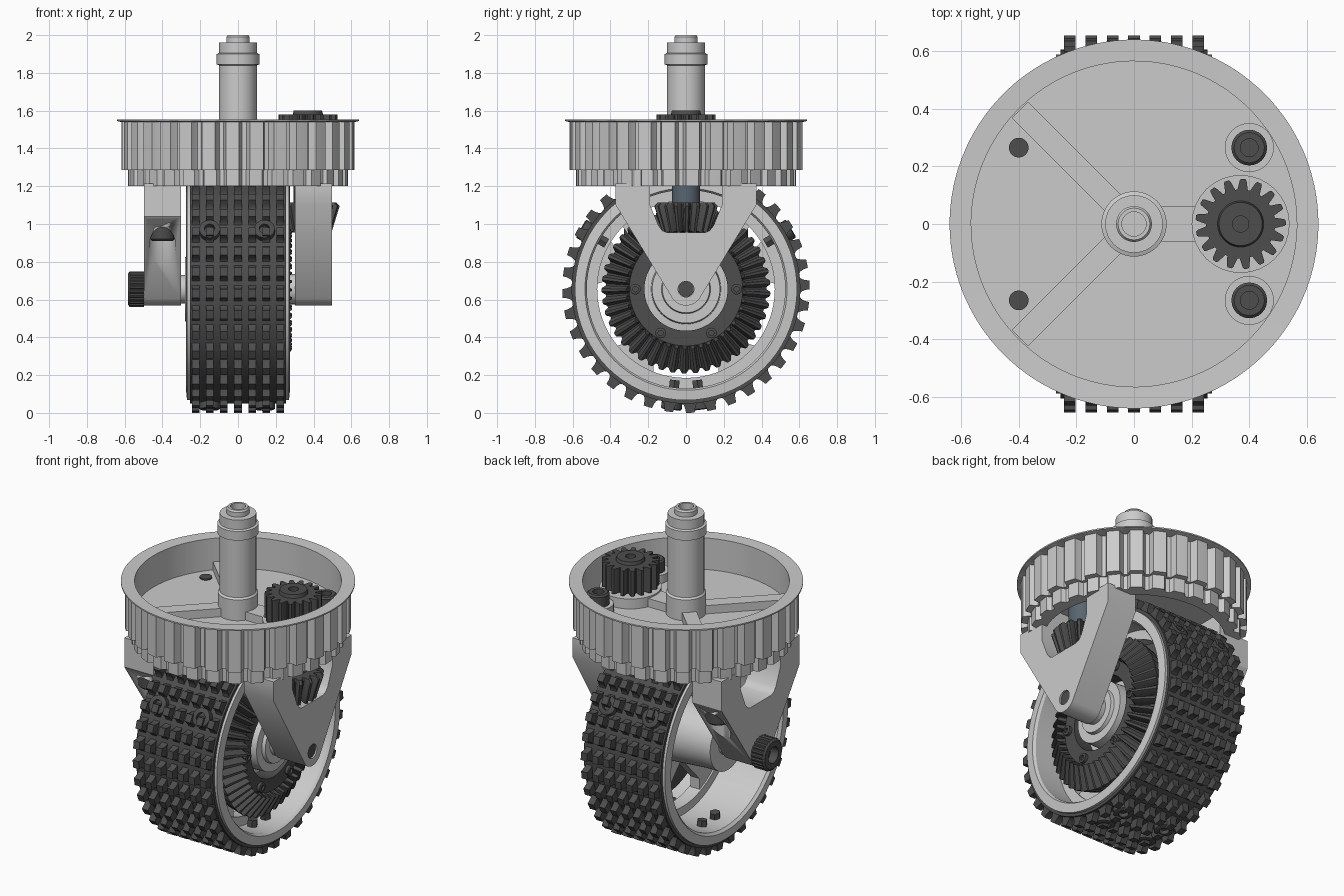
import bpy, bmesh, math
from math import sin, cos, pi, radians
from mathutils import Vector, Matrix

if "Cube" in bpy.data.objects:
    bpy.data.objects.remove(bpy.data.objects["Cube"])

X, Y, Z = Vector((1, 0, 0)), Vector((0, 1, 0)), Vector((0, 0, 1))
AXLE = Vector((0, 0, 0.655))


def material(name, colour):
    m = bpy.data.materials.new(name)
    m.diffuse_color = (*colour, 1)
    m.use_nodes = True
    m.node_tree.nodes["Principled BSDF"].inputs["Base Color"].default_value = m.diffuse_color
    return m


DARK = material("dark", (0.075, 0.075, 0.075))
STEEL = material("blue_steel", (0.10, 0.13, 0.16))


def add(name, bm, mat=None):
    bmesh.ops.remove_doubles(bm, verts=bm.verts, dist=1e-5)
    bmesh.ops.recalc_face_normals(bm, faces=bm.faces)
    me = bpy.data.meshes.new(name)
    bm.to_mesh(me)
    bm.free()
    ob = bpy.data.objects.new(name, me)
    bpy.context.collection.objects.link(ob)
    if mat:
        me.materials.append(mat)
    bpy.ops.object.select_all(action='DESELECT')
    ob.select_set(True)
    bpy.context.view_layer.objects.active = ob
    bpy.ops.object.shade_smooth_by_angle(angle=radians(32))
    return ob


def lathe(name, prof, loc=(0, 0, 0), axis=Z, n=48, cycle=((0, 0),), mat=None):
    """Revolve a closed (r, h) profile; points (r, h, r_tip, h_tip) follow the tooth cycle."""
    rot = axis.to_track_quat('Z', 'Y').to_matrix().to_4x4()
    mtx = Matrix.Translation(loc) @ rot
    bm = bmesh.new()
    rings = []
    for i in range(n):
        for frac, t in cycle:
            a = 2 * pi * (i + frac) / n
            ring = []
            for p in prof:
                r, h = p[0], p[1]
                if len(p) == 4:
                    r, h = r + (p[2] - r) * t, h + (p[3] - h) * t
                ring.append(bm.verts.new(mtx @ Vector((r * cos(a), r * sin(a), h))))
            rings.append(ring)
    k = len(prof)
    for i, ring in enumerate(rings):
        nxt = rings[(i + 1) % len(rings)]
        for j in range(k):
            j2 = (j + 1) % k
            if prof[j][0] == 0 and prof[j2][0] == 0:
                continue
            quad = (ring[j], nxt[j], nxt[j2], ring[j2])
            bm.faces.new(quad)
    bmesh.ops.dissolve_degenerate(bm, dist=1e-6, edges=bm.edges)
    return add(name, bm, mat)


def cyl(name, r, h0, h1, loc=(0, 0, 0), axis=Z, mat=None, n=32):
    return lathe(name, [(0, h0), (r, h0), (r, h1), (0, h1)], loc, axis, n, mat=mat)


def screw(name, r, h, loc, axis, knurl=False):
    """Cap screw head with a socket, standing on loc along axis."""
    side = (lambda z: (r * 0.94, z, r, z)) if knurl else (lambda z: (r, z))
    prof = [(0, h * .4), (r * .5, h * .4), (r * .5, h), (r * .85, h), side(h * .88), side(0), (0, 0)]
    cyc = ((0, 0), (.25, 1), (.6, 1), (.85, 0)) if knurl else ((0, 0),)
    return lathe(name, prof, loc, axis, 24, cyc, DARK)


def prism(name, pts, place, vec, mat=None):
    bm = bmesh.new()
    f = bm.faces.new([bm.verts.new(place(u, v)) for u, v in pts])
    g = bmesh.ops.extrude_face_region(bm, geom=[f])
    bmesh.ops.translate(bm, verts=[v for v in g['geom'] if isinstance(v, bmesh.types.BMVert)], vec=vec)
    return add(name, bm, mat)


def cut(ob, cutter):
    m = ob.modifiers.new("cut", 'BOOLEAN')
    m.operation, m.object = 'DIFFERENCE', cutter
    bpy.context.view_layer.objects.active = ob
    bpy.ops.object.modifier_apply(modifier=m.name)
    bpy.data.objects.remove(cutter)


GEAR = ((0, 0), (.18, 0), (.38, .85), (.46, 1), (.72, 1), (.8, .85))

# Belt pulley: toothed cup with a thin flange, hollow below
lathe("belt_pulley", [
    (.555, 1.2, .582, 1.2), (.555, 1.285, .582, 1.285), (.575, 1.285, .618, 1.285),
    (.575, 1.54, .618, 1.54), (.64, 1.545), (.64, 1.553), (.565, 1.55), (.565, 1.36),
    (0, 1.36), (0, 1.32), (.5, 1.32), (.5, 1.2)],
    n=30, cycle=((0, 1), (.28, 1), (.55, 1), (.6, .5), (.68, 0), (.87, 0), (.95, .5)))

# Steering shaft
lathe("steering_shaft", [
    (0, 1.34), (.11, 1.34), (.11, 1.485), (.1, 1.495), (.1, 1.84), (.113, 1.845), (.113, 1.9),
    (.1, 1.905), (.1, 1.962), (.062, 1.962), (.062, 1.99), (.055, 2.0), (.042, 2.0), (.042, 1.96), (0, 1.96)])

# Floor ribs and bosses inside the cup
def rib(name, ang, length, w):
    c, s = cos(radians(ang)), sin(radians(ang))
    prism(name, [(.05, -w), (length, -w), (length, w), (.05, w)],
          lambda u, v: Vector((u * c - v * s, u * s + v * c, 1.35)), (0, 0, .06))

for name, ang, length, w in (("rib_back", 135, .56, .04), ("rib_front", 225, .56, .04), ("rib_gear", 0, .3, .06)):
    rib(name, ang, length, w)
cyl("gear_boss", .17, 1.35, 1.42, (.37, 0, 0))
for s in (-1, 1):
    cyl("bolt_boss", .085, 1.35, 1.41, (.4, .265 * s, 0))
    screw("top_bolt", .062, .07, (.4, .265 * s, 1.41), Z)
    cyl("fork_bolt_tip", .034, .97, 1.368, (-.4, .265 * s, 0), mat=DARK)
    screw("fork_bolt_head", .064, .08, (-.4, .265 * s, .99), -Z)

# Drive spur gear on top
lathe("drive_gear", [(0, 1.43), (.12, 1.43, .157, 1.43), (.12, 1.58, .157, 1.58), (.08, 1.58),
                     (.075, 1.6), (.028, 1.6), (.028, 1.57), (0, 1.57)], (.37, 0, 0), n=17, cycle=GEAR, mat=DARK)

# Fork legs: V plates with an open window at the top
def fork_leg(name, x0, shoulder):
    half = [(.19, 1.215), (.19, 1.1), (.145, .99), (.125, .965), (.1, .955)]
    arc = [(.087 * cos(radians(a)), .655 + .087 * sin(radians(a))) for a in range(-145, -34, 10)]
    pts = [(-y, z) for y, z in half] + half[::-1] + [(.372, 1.215), (.372, shoulder)] + arc[::-1]
    pts += [(-.372, shoulder), (-.372, 1.215)]
    return prism(name, pts, lambda u, v: Vector((x0, u, v)), (.195, 0, 0))

right_leg = fork_leg("right_fork_leg", .302, 1.1)
left_leg = fork_leg("left_fork_leg", -.498, 1.04)
for s in (-1, 1):
    cut(left_leg, cyl("slot_cutter", .069, .5, .995, (-.4, .265 * s, 0)))
cut(right_leg, cyl("axle_cutter", .042, .4, .6, AXLE, X))
for s in (-1, 1):
    for t in (-1, 1):
        prism("fork_mount", [(.302, .19), (.497, .19), (.497, .29), (.42, .372), (.302, .372)],
              lambda u, v: Vector((u * s, v * t, 1.2)), (0, 0, .13))

# Axle with knurled bolt head
cyl("axle", .041, -.5, .488, AXLE, X, DARK)
screw("axle_bolt_head", .095, .085, AXLE - X * .498, -X, True)
cyl("left_spacer", .075, -.31, -.2, AXLE, X)
cyl("right_spacer", .08, .2, .31, AXLE, X)

# Wheel rim, hub and spokes
lathe("wheel_rim", [(.588, -.27), (.588, .27), (.535, .275), (.525, .26), (.525, .1), (.47, .1),
                    (.47, .02), (.52, .02), (.52, -.26), (.535, -.275)], AXLE, X, 72)
lathe("wheel_hub", [(.05, -.26), (.1, -.28), (.17, -.28), (.17, -.2), (.19, .08), (.25, .08), (.25, .135),
                    (.185, .14), (.18, .25), (.13, .25), (.125, .27), (.05, .27)], AXLE, X)
for k in range(5):
    a = radians(18 + 72 * k)
    d, e = Vector((0, cos(a), sin(a))), Vector((0, -sin(a), cos(a)))
    prism("wheel_spoke", [(.17, -.11), (.4, -.08), (.49, -.14), (.49, .14), (.4, .08), (.17, .11)],
          lambda u, v: AXLE + d * u + e * v + X * .03, (.06, 0, 0))

# Tread: base band plus seven rows of nubs
lathe("tread_band", [(.58, -.255), (.606, -.255), (.606, .255), (.58, .255)], AXLE, X, 72, mat=DARK)
NUB = ((0, 1), (.2, 1), (.4, 1), (.44, .55), (.51, .2), (.6, .03), (.8, .03), (.89, .2), (.96, .55))
for k in range(7):
    x = (k - 3) * .0745
    lathe("tread_nubs", [(.585, x - .02), (.603, x - .02, .655, x - .02),
                         (.603, x + .02, .655, x + .02), (.585, x + .02)], AXLE, X, 36, NUB, DARK)

# Tread screws with nuts inside the rim
for ang in (30, 150, 263, 277):
    d = Vector((0, cos(radians(ang)), sin(radians(ang))))
    for x in (-.15, .14):
        screw("tread_screw", .055, .04, AXLE + X * x + d * .603, d)
        cyl("tread_nut", .03, .485, .53, AXLE + X * x, d, DARK, 6)

# Bevel gear pair
lathe("bevel_ring_gear", [(.22, .13), (.425, .13), (.425, .182, .447, .215), (.305, .23, .318, .285),
                          (.3, .24), (.22, .24)], AXLE, X, 45, GEAR, DARK)
for k in range(6):
    a = radians(60 * k)
    screw("ring_gear_screw", .028, .02, AXLE + Vector((.24, .268 * cos(a), .268 * sin(a))), X)
lathe("bevel_pinion", [(0, .965), (.085, .965, .125, .955), (.13, 1.1, .168, 1.095), (.12, 1.115, .15, 1.115),
                       (0, 1.115)], (.37, 0, 0), n=17, cycle=GEAR, mat=DARK)
cyl("pinion_shaft", .075, 1.1, 1.44, (.37, 0, 0), mat=STEEL)
